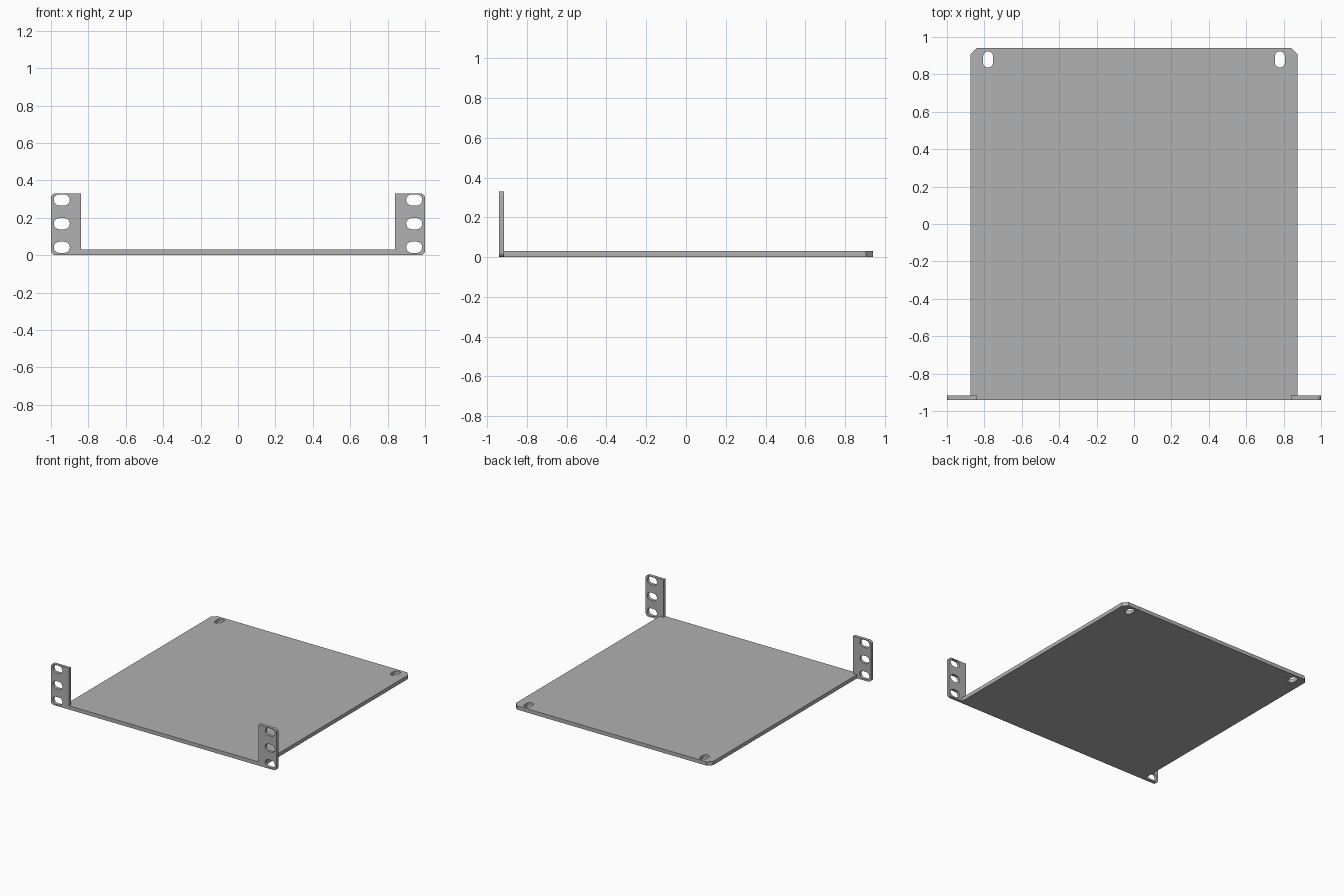
import bpy, bmesh, math
from mathutils import Matrix

if "Cube" in bpy.data.objects:
    bpy.data.objects.remove(bpy.data.objects["Cube"])

steel = bpy.data.materials.new("grey_steel")
steel.diffuse_color = (0.44, 0.44, 0.44, 1)
steel.use_nodes = True
steel.node_tree.nodes["Principled BSDF"].inputs["Base Color"].default_value = steel.diffuse_color


def arc(cx, cy, r, start, end, n=8):
    return [(cx + r * math.cos(math.radians(start + (end - start) * i / n)),
             cy + r * math.sin(math.radians(start + (end - start) * i / n)))
            for i in range(n + 1)]


def slot(cx, cy, length, width, upright=False):
    """Outline of a round-ended slot."""
    r, h = width / 2, (length - width) / 2
    if upright:
        return arc(cx, cy + h, r, 0, 180) + arc(cx, cy - h, r, 180, 360)
    return arc(cx + h, cy, r, -90, 90) + arc(cx - h, cy, r, 90, 270)


def sheet(name, outlines, thickness, matrix):
    """Flat plate from an outer outline followed by its holes."""
    curve = bpy.data.curves.new(name + "_profile", 'CURVE')
    curve.dimensions = '2D'
    curve.fill_mode = 'BOTH'
    curve.extrude = thickness / 2
    for pts in outlines:
        s = curve.splines.new('POLY')
        s.points.add(len(pts) - 1)
        for p, (x, y) in zip(s.points, pts):
            p.co = (x, y, 0, 1)
        s.use_cyclic_u = True
    temp = bpy.data.objects.new(name + "_profile", curve)
    bpy.context.collection.objects.link(temp)
    bpy.context.view_layer.update()
    deps = bpy.context.evaluated_depsgraph_get()
    mesh = bpy.data.meshes.new_from_object(temp.evaluated_get(deps))
    bpy.data.objects.remove(temp)

    bm = bmesh.new()
    bm.from_mesh(mesh)
    bmesh.ops.remove_doubles(bm, verts=bm.verts, dist=1e-5)
    bm.transform(matrix)
    bmesh.ops.recalc_face_normals(bm, faces=bm.faces)
    bm.to_mesh(mesh)
    bm.free()
    mesh.name = name
    mesh.materials.clear()
    mesh.materials.append(steel)
    obj = bpy.data.objects.new(name, mesh)
    bpy.context.collection.objects.link(obj)
    bpy.ops.object.select_all(action='DESELECT')
    obj.select_set(True)
    bpy.context.view_layer.objects.active = obj
    bpy.ops.object.shade_smooth_by_angle(angle=math.radians(30))
    return obj


W, D, T = 0.875, 0.94, 0.03      # tray half width, half depth, thickness
C = 0.034                        # rear corner chamfer

# Tray with chamfered rear corners and two upright slots
tray = [(-W, -D), (W, -D), (W, D - C), (W - C, D), (-W + C, D), (-W, D - C)]
sheet("tray", [tray] + [slot(s * 0.78, 0.88, 0.086, 0.054, True) for s in (-1, 1)],
      T, Matrix.Translation((0, 0, T / 2)))

# Mounting ears, notched around the tray, with rounded outer corners
H, R, E = 0.33, 0.025, 0.024
ear = ([(W, 0)] + arc(1 - R, R, R, -90, 0, 6) + arc(1 - R, H - R, R, 0, 90, 6)
       + [(0.84, H), (0.84, T), (W, T)])
holes = [slot(0.942, z, 0.086, 0.06) for z in (0.042, 0.168, 0.295)]
upright = Matrix.Translation((0, -D + E / 2, 0)) @ Matrix.Rotation(math.pi / 2, 4, 'X')
for side, s in (("left", -1), ("right", 1)):
    sheet(side + "_mounting_ear", [[(s * x, y) for x, y in o] for o in [ear] + holes],
          E, upright)
